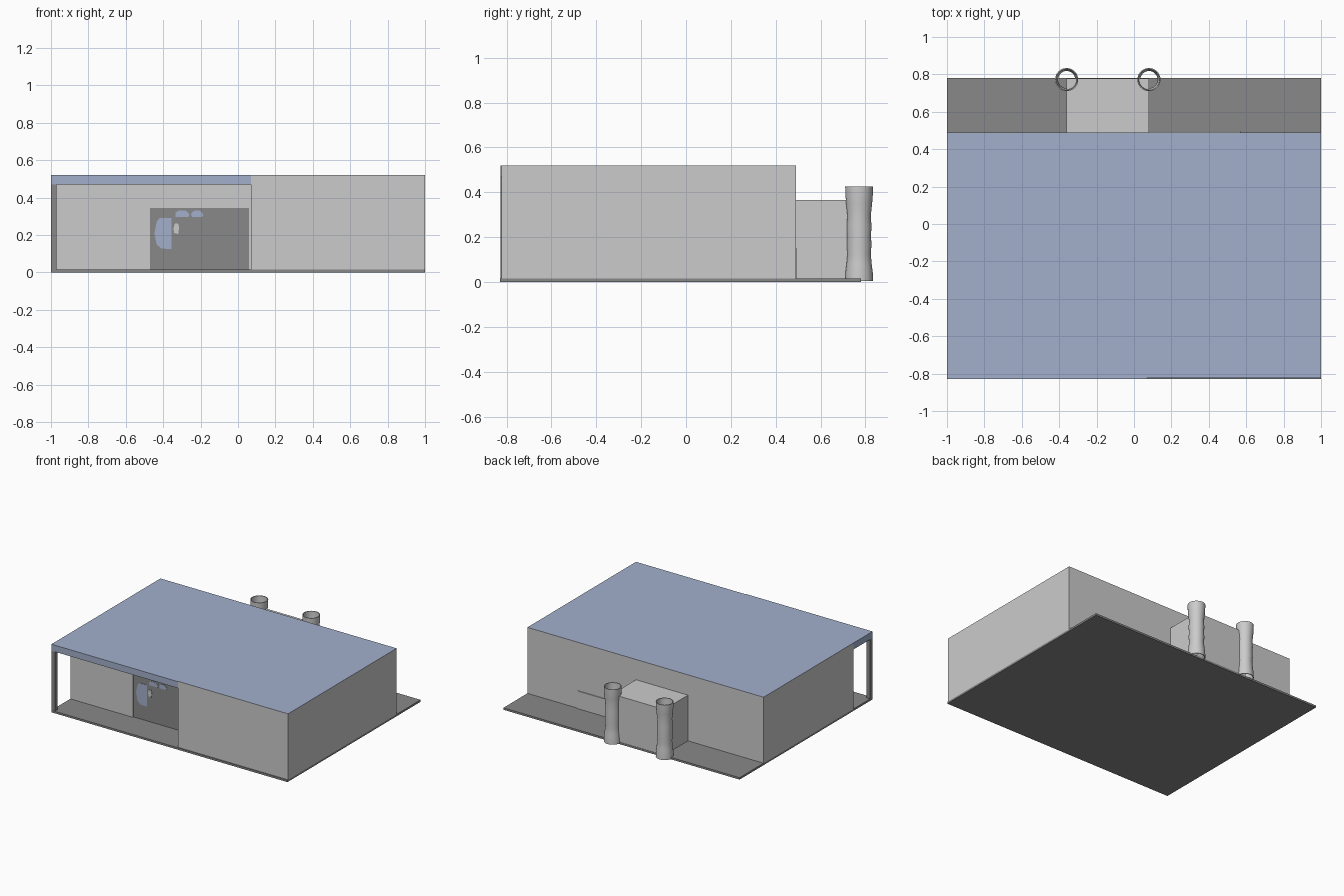
import bpy, bmesh, math

if "Cube" in bpy.data.objects:
    bpy.data.objects.remove(bpy.data.objects["Cube"])


def material(name, rgb):
    m = bpy.data.materials.new(name)
    m.diffuse_color = (*rgb, 1)
    m.use_nodes = True
    m.node_tree.nodes["Principled BSDF"].inputs["Base Color"].default_value = m.diffuse_color
    return m


WALL = material("light grey wall", (0.6, 0.6, 0.6))
DARK = material("dark grey", (0.25, 0.25, 0.25))
BLUE = material("pale blue", (0.36, 0.43, 0.6))


def finish(name, bm, *mats):
    bmesh.ops.recalc_face_normals(bm, faces=bm.faces)
    me = bpy.data.meshes.new(name)
    bm.to_mesh(me)
    bm.free()
    for m in mats:
        me.materials.append(m)
    ob = bpy.data.objects.new(name, me)
    bpy.context.collection.objects.link(ob)
    return ob


def prism(name, pts, offset, *mats):
    """Extrude a planar outline of 3D points along an offset."""
    bm = bmesh.new()
    f = bm.faces.new([bm.verts.new(p) for p in pts])
    ext = bmesh.ops.extrude_face_region(bm, geom=[f], use_keep_orig=True)
    vs = [g for g in ext["geom"] if isinstance(g, bmesh.types.BMVert)]
    bmesh.ops.translate(bm, verts=vs, vec=offset)
    return finish(name, bm, *mats)


def box(name, x0, x1, y0, y1, z0, z1, *mats):
    pts = [(x0, y0, z0), (x1, y0, z0), (x1, y1, z0), (x0, y1, z0)]
    return prism(name, pts, (0, 0, z1 - z0), *mats)


# Base slab
box("base_slab", -1, 1, -0.83, 0.78, 0, 0.015, DARK)

# L-shaped house body with a blue top, leaving the porch corner open
outline = [(0.07, -0.823), (1, -0.823), (1, 0.49), (-1, 0.49), (-1, -0.6), (0.07, -0.6)]
house = prism("house_walls", [(x, y, 0.015) for x, y in outline], (0, 0, 0.505), WALL, BLUE)
for p in house.data.polygons:
    p.material_index = 1 if p.normal.z > 0.5 else 0

# Porch roof and corner post
box("porch_roof", -1, 0.07, -0.828, -0.6, 0.47, 0.52, BLUE)
box("porch_post", -1, -0.97, -0.828, -0.798, 0.015, 0.47, DARK)

# Door recess cut into the porch wall
cutter = box("door_cutter", -0.47, 0.06, -0.65, -0.588, 0, 0.345)
cutter.hide_render = True
cutter.hide_viewport = True
mod = house.modifiers.new("door_recess", "BOOLEAN")
mod.object = cutter
mod.operation = "DIFFERENCE"
mod.solver = "EXACT"

# Door panel and its small coloured panes
box("door_panel", -0.47, 0.06, -0.592, -0.587, 0.015, 0.345, DARK)


def pane(name, pts, mat):
    prism(name, [(x, -0.592, z) for x, z in pts], (0, -0.003, 0), mat)


pane("door_side_pane", [(-0.355, 0.125), (-0.355, 0.29), (-0.42, 0.29), (-0.435, 0.27),
                        (-0.447, 0.21), (-0.435, 0.15), (-0.41, 0.127)], BLUE)
pane("door_top_pane_left", [(-0.335, 0.295), (-0.265, 0.295), (-0.26, 0.312),
                            (-0.28, 0.33), (-0.32, 0.33), (-0.335, 0.317)], BLUE)
pane("door_top_pane_right", [(-0.245, 0.295), (-0.19, 0.295), (-0.185, 0.312),
                             (-0.205, 0.33), (-0.235, 0.33), (-0.252, 0.312)], BLUE)
pane("door_small_plate", [(-0.342, 0.21), (-0.32, 0.205), (-0.315, 0.24),
                          (-0.32, 0.26), (-0.338, 0.26), (-0.345, 0.235)], WALL)

# Rear annex and low plate on the back wall
box("rear_annex", -0.36, 0.08, 0.485, 0.778, 0.01, 0.365, WALL)
box("rear_plate", 0.08, 0.57, 0.489, 0.496, 0.01, 0.15, WALL)

# Two hollow waisted pipes at the annex corners
PROFILE = [(0.004, 0.062), (0.04, 0.061), (0.08, 0.056), (0.125, 0.052), (0.165, 0.055),
           (0.205, 0.053), (0.25, 0.055), (0.295, 0.052), (0.35, 0.058), (0.39, 0.061),
           (0.425, 0.062)]


def pipe(name, cx, cy, n=32):
    bm = bmesh.new()
    path = PROFILE + [(z, r - 0.006) for z, r in reversed(PROFILE)]
    rings = [[bm.verts.new((cx + r * math.cos(2 * math.pi * i / n),
                            cy + r * math.sin(2 * math.pi * i / n), z)) for i in range(n)]
             for z, r in path]
    for a, b in zip(rings, rings[1:] + rings[:1]):
        for i in range(n):
            j = (i + 1) % n
            bm.faces.new((a[i], a[j], b[j], b[i]))
    ob = finish(name, bm, WALL)
    bpy.context.view_layer.objects.active = ob
    bpy.ops.object.select_all(action="DESELECT")
    ob.select_set(True)
    bpy.ops.object.shade_smooth_by_angle(angle=math.radians(30))


for side, x in (("left", -0.36), ("right", 0.08)):
    pipe("rear_pipe_" + side, x, 0.772)
